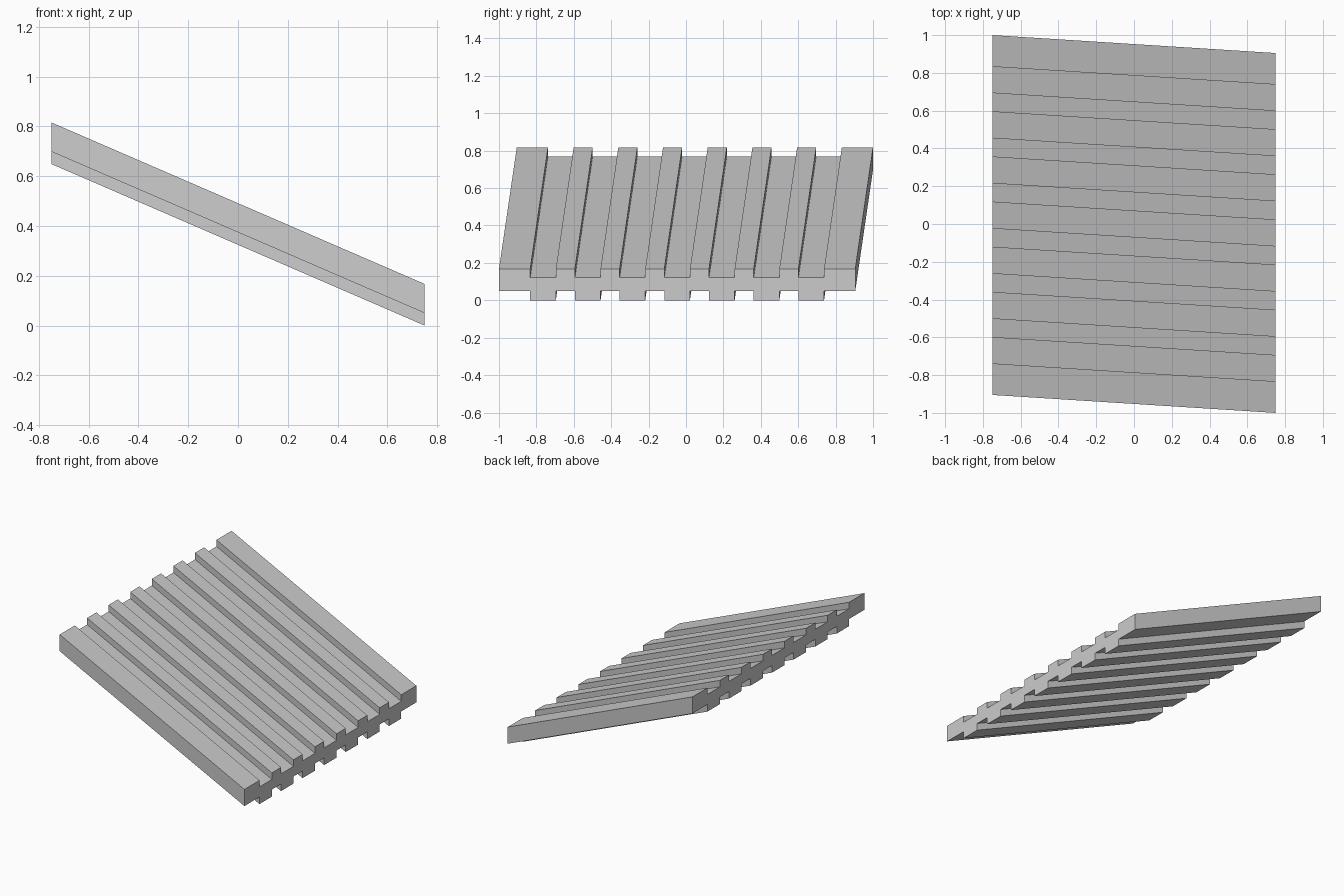
import bpy, bmesh
from mathutils import Vector

if "Cube" in bpy.data.objects:
    bpy.data.objects.remove(bpy.data.objects["Cube"])

# Ribbed cross-section at the low end (x = 0.75): grooves on top match ribs below
GROOVES, END, GROOVE, LAND = 7, 0.167, 0.137, 0.102
TOP, TOP_LOW, BOTTOM, BOTTOM_LOW = 0.167, 0.121, 0.05, 0.0
SHIFT = Vector((-1.5, 0.095, 0.649))  # run to the high end

edges = []
y = -1.0 + END
for i in range(GROOVES):
    edges.append((y, y + GROOVE))
    y += GROOVE + LAND


def outline(outer, inner):
    pts = [(-1.0, outer)]
    for a, b in edges:
        pts += [(a, outer), (a, inner), (b, inner), (b, outer)]
    return pts + [(0.905, outer)]


profile = outline(BOTTOM, BOTTOM_LOW) + outline(TOP, TOP_LOW)[::-1]

# Sloping corrugated panel: the section extruded along the slanted direction
bm = bmesh.new()
face = bm.faces.new([bm.verts.new((0.75, py, pz)) for py, pz in profile])
ext = bmesh.ops.extrude_face_region(bm, geom=[face], use_keep_orig=True)
moved = [g for g in ext["geom"] if isinstance(g, bmesh.types.BMVert)]
bmesh.ops.translate(bm, verts=moved, vec=SHIFT)
bmesh.ops.recalc_face_normals(bm, faces=bm.faces)

mesh = bpy.data.meshes.new("corrugated_panel")
bm.to_mesh(mesh)
bm.free()
panel = bpy.data.objects.new("corrugated_panel", mesh)
bpy.context.collection.objects.link(panel)
